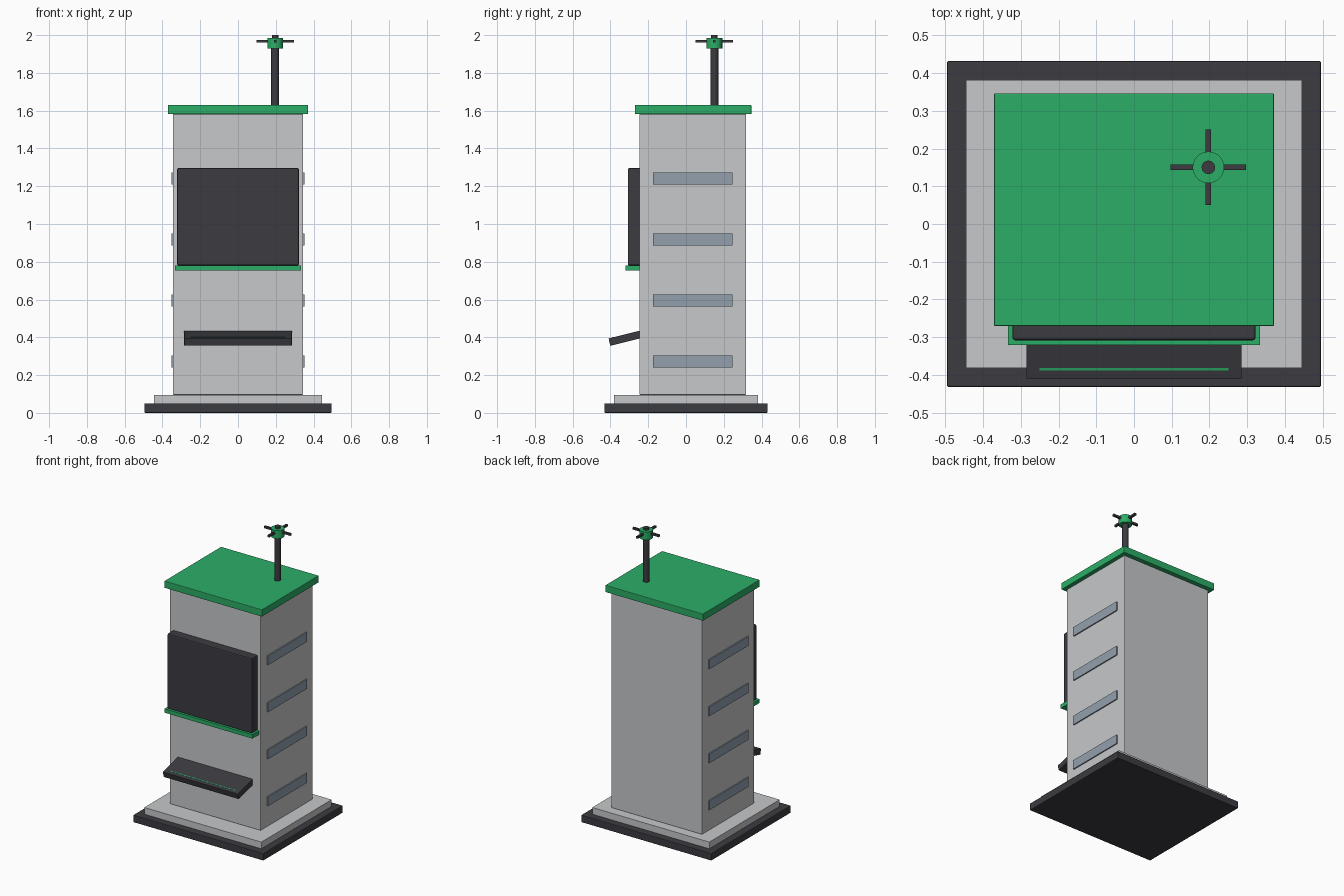
import bpy
import math
from mathutils import Vector

cube = bpy.data.objects.get("Cube")
if cube:
    bpy.data.objects.remove(cube, do_unlink=True)


def material(name, rgb):
    m = bpy.data.materials.new(name)
    m.use_nodes = True
    m.diffuse_color = (*rgb, 1)
    m.node_tree.nodes["Principled BSDF"].inputs["Base Color"].default_value = (*rgb, 1)
    return m


DARK = material("charcoal", (0.045, 0.043, 0.052))
GREY = material("light grey", (0.57, 0.58, 0.59))
GREEN = material("green", (0.025, 0.42, 0.135))
BLUE = material("slate blue", (0.29, 0.35, 0.42))


def box(name, mat, x, y, z, bevel=0.0):
    """Box from (min, max) ranges on each axis."""
    lo, hi = Vector((x[0], y[0], z[0])), Vector((x[1], y[1], z[1]))
    bpy.ops.mesh.primitive_cube_add(size=1, location=(lo + hi) / 2)
    ob = bpy.context.object
    ob.name = name
    ob.scale = hi - lo
    bpy.ops.object.transform_apply(location=False, rotation=False, scale=True)
    ob.data.materials.append(mat)
    if bevel:
        mod = ob.modifiers.new("edge", "BEVEL")
        mod.width = bevel
        mod.segments = 2
    return ob


def rod(name, mat, radius, z, sides):
    """Upright cylinder on the mast axis."""
    bpy.ops.mesh.primitive_cylinder_add(
        vertices=sides, radius=radius, depth=z[1] - z[0],
        location=(MAST.x, MAST.y, sum(z) / 2))
    ob = bpy.context.object
    ob.name = name
    ob.data.materials.append(mat)
    bpy.ops.object.shade_smooth_by_angle(angle=math.radians(35))
    return ob


# Stepped base
box("base_slab", DARK, (-0.495, 0.495), (-0.432, 0.432), (0, 0.05), 0.004)
box("plinth", GREY, (-0.445, 0.445), (-0.382, 0.382), (0.05, 0.096))

# Cabinet and roof
box("cabinet", GREY, (-0.345, 0.345), (-0.247, 0.318), (0.096, 1.582), 0.004)
box("roof", GREEN, (-0.371, 0.371), (-0.27, 0.346), (1.582, 1.63), 0.003)

# Screen with the ledge beneath it
box("screen", DARK, (-0.322, 0.322), (-0.308, -0.24), (0.78, 1.296), 0.007)
box("screen_ledge", GREEN, (-0.334, 0.334), (-0.321, -0.24), (0.754, 0.781))

# Tilted shelf with a thin accent line, both turned about the front top edge
TILT = math.radians(14)
EDGE = Vector((0, -0.41, 0.394))


def tilt(ob):
    ob.location.yz = 0, 0
    d = Vector((0, math.cos(TILT), math.sin(TILT)))
    n = Vector((0, -math.sin(TILT), math.cos(TILT)))
    ob.rotation_euler.x = TILT
    return d, n


shelf = box("shelf", DARK, (-0.285, 0.285), (0, 0.2), (0, 0.04), 0.002)
along, normal = tilt(shelf)
shelf.location = EDGE + along * 0.1 - normal * 0.02
accent = box("shelf_accent", GREEN, (-0.25, 0.25), (0, 0.006), (0, 0.004))
tilt(accent)
accent.location = EDGE + along * 0.026 - normal * 0.001

# Vents on both sides
for side, label in ((1, "left"), (-1, "right")):
    for i in range(4):
        z = 0.272 + i * 0.323
        box(f"{label}_vent_{i + 1}", BLUE, sorted((side * 0.335, side * 0.353)),
            (-0.176, 0.247), (z - 0.032, z + 0.032))

# Mast with hub and four arms
MAST = Vector((0.197, 0.15, 0))
rod("mast", DARK, 0.021, (1.62, 1.94), 12)
rod("mast_hub", GREEN, 0.042, (1.93, 1.986), 20)
rod("mast_cap", DARK, 0.018, (1.98, 2.0), 12)
for i, name in enumerate(("left", "back", "right", "front")):
    arm = box(f"{name}_arm", DARK, (0, 0.08), (-0.007, 0.007), (-0.007, 0.007))
    a = i * math.pi / 2
    arm.rotation_euler.z = a
    arm.location = MAST + Vector((math.cos(a), math.sin(a), 0)) * 0.06
    arm.location.z = 1.967
